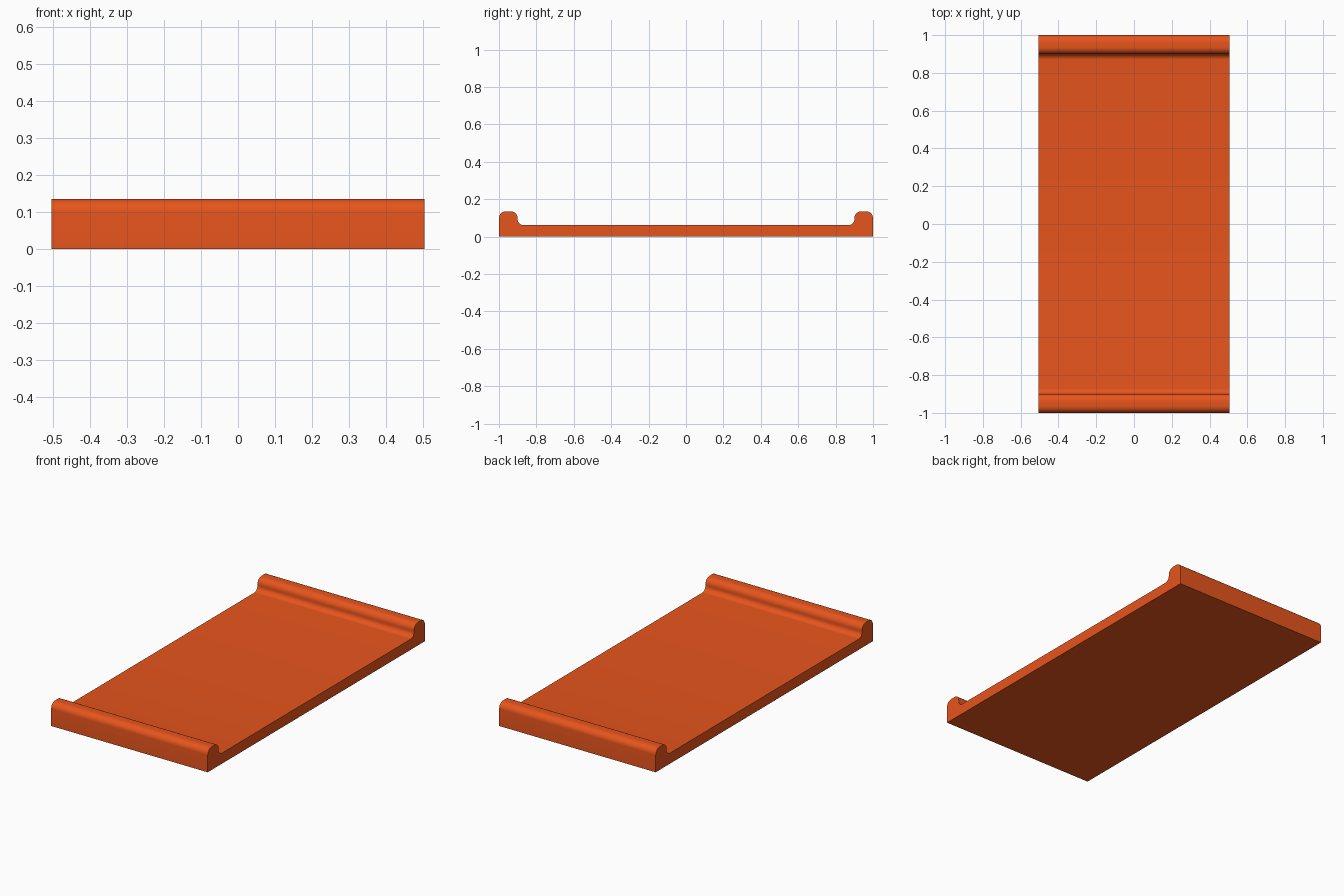
import bpy, bmesh, math

if "Cube" in bpy.data.objects:
    bpy.data.objects.remove(bpy.data.objects["Cube"])

HALF_WIDTH, HALF_LENGTH = 0.505, 1.0
FLOOR_Z, LIP_Z, LIP_INNER = 0.062, 0.135, 0.9
ROUND, FILLET, STEPS = 0.036, 0.03, 8


def arc(cy, cz, radius, start, end):
    """Points (y, z) along a circular arc, angles in degrees."""
    angles = [math.radians(start + (end - start) * i / STEPS) for i in range(STEPS + 1)]
    return [(cy + radius * math.cos(a), cz + radius * math.sin(a)) for a in angles]


# Half of the side profile: outer wall, rounded lip, fillet into the floor
half = [(HALF_LENGTH, 0.0)]
half += arc(HALF_LENGTH - ROUND, LIP_Z - ROUND, ROUND, 0, 90)
half += arc(LIP_INNER + ROUND, LIP_Z - ROUND, ROUND, 90, 180)
half += arc(LIP_INNER - FILLET, FLOOR_Z + FILLET, FILLET, 0, -90)
profile = half + [(-y, z) for y, z in reversed(half)]

# Extrude the profile across the width
bm = bmesh.new()
face = bm.faces.new([bm.verts.new((-HALF_WIDTH, y, z)) for y, z in profile])
extruded = bmesh.ops.extrude_face_region(bm, geom=[face])["geom"]
bmesh.ops.translate(bm, vec=(2 * HALF_WIDTH, 0, 0),
                    verts=[g for g in extruded if isinstance(g, bmesh.types.BMVert)])
bmesh.ops.recalc_face_normals(bm, faces=bm.faces)
mesh = bpy.data.meshes.new("lipped_tray")
bm.to_mesh(mesh)
bm.free()
tray = bpy.data.objects.new("lipped_tray", mesh)
bpy.context.collection.objects.link(tray)

# Orange finish and smooth rounded edges
orange = bpy.data.materials.new("orange")
orange.diffuse_color = (0.80, 0.09, 0.012, 1)
orange.use_nodes = True
orange.node_tree.nodes["Principled BSDF"].inputs["Base Color"].default_value = orange.diffuse_color
mesh.materials.append(orange)
bpy.context.view_layer.objects.active = tray
tray.select_set(True)
bpy.ops.object.shade_smooth_by_angle(angle=math.radians(35))
